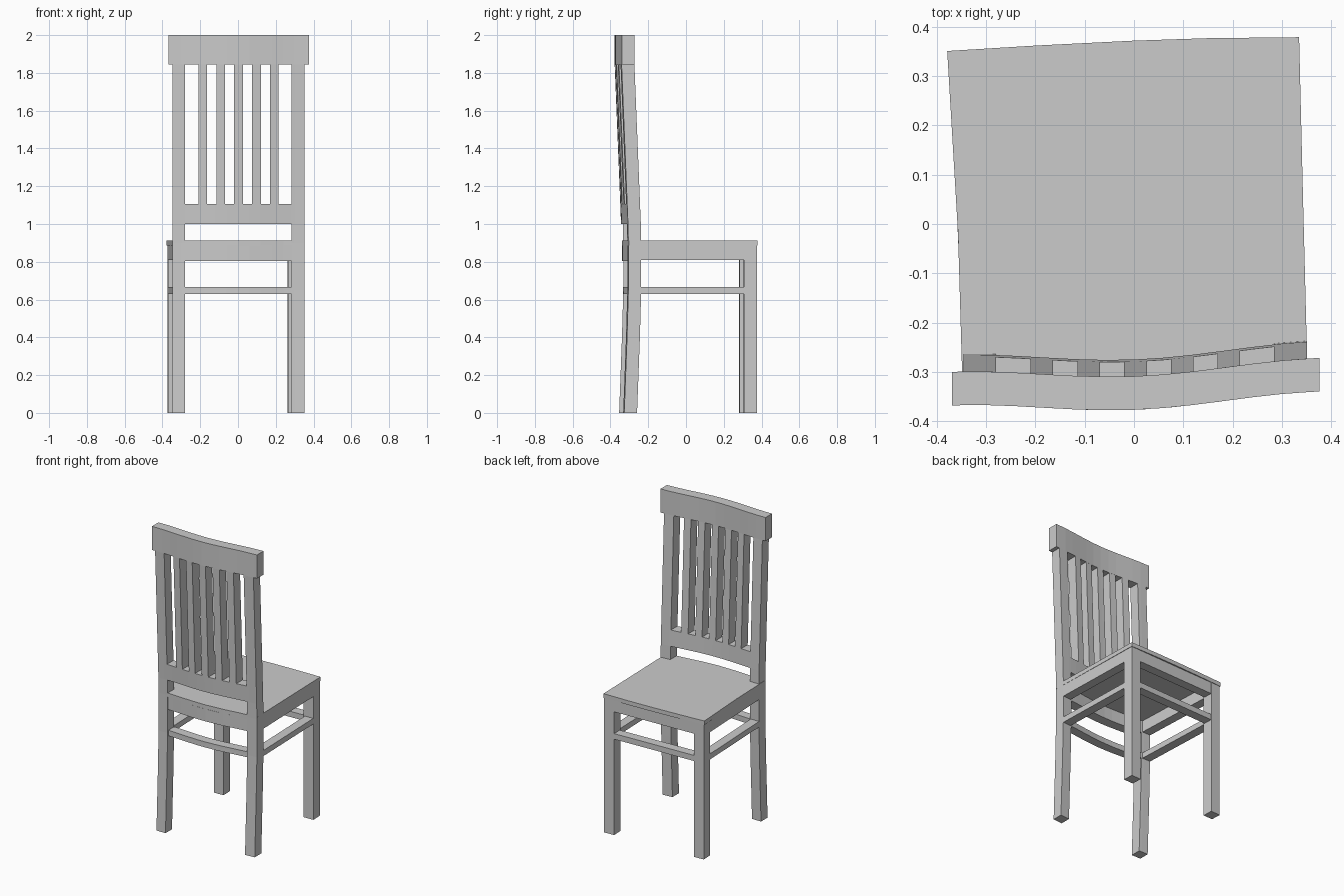
import bpy, bmesh, math
from mathutils import Vector

if "Cube" in bpy.data.objects:
    bpy.data.objects.remove(bpy.data.objects["Cube"])

# Side profile of the back: (z, y of the face toward the seat)
LEAN = [(0, -.272), (.4, -.257), (.65, -.25), (.9, -.25), (1.0, -.252), (1.845, -.286), (2, -.286)]
DEPTH = .068


def back_y(x, z):
    for (z0, y0), (z1, y1) in zip(LEAN, LEAN[1:]):
        if z <= z1 + 1e-5:
            lean = y0 + (y1 - y0) * (z - z0) / (z1 - z0)
            break
    else:
        lean = LEAN[-1][1]
    return lean + .0375 * x - .0115 * (1 + math.cos(math.pi * x / .375))


def finish(name, bm):
    bmesh.ops.recalc_face_normals(bm, faces=bm.faces)
    mesh = bpy.data.meshes.new(name)
    bm.to_mesh(mesh)
    bm.free()
    bpy.context.collection.objects.link(bpy.data.objects.new(name, mesh))


def panel(name, x0, x1, z0, z1, depth=DEPTH):
    """Box cut into strips, then bent to the curve and lean of the back."""
    bm = bmesh.new()
    bmesh.ops.create_cube(bm, size=1)
    for v in bm.verts:
        v.co = Vector((x0 + (v.co.x + .5) * (x1 - x0), (v.co.y - .5) * depth,
                       z0 + (v.co.z + .5) * (z1 - z0)))
    cuts = [((z, 'z')) for z, _ in LEAN if z0 + .01 < z < z1 - .01]
    cuts += [(i * .06, 'x') for i in range(-6, 7) if x0 + .01 < i * .06 < x1 - .01]
    for c, axis in cuts:
        n = Vector((1, 0, 0)) if axis == 'x' else Vector((0, 0, 1))
        bmesh.ops.bisect_plane(bm, geom=bm.verts[:] + bm.edges[:] + bm.faces[:],
                               plane_co=n * c, plane_no=n)
    for v in bm.verts:
        v.co.y += back_y(v.co.x, v.co.z)
    finish(name, bm)


def prism(name, pts, z0, z1):
    bm = bmesh.new()
    f = bm.faces.new([bm.verts.new((x, y, z0)) for x, y in pts])
    top = bmesh.ops.extrude_face_region(bm, geom=[f], use_keep_orig=True)
    for v in top['geom']:
        if isinstance(v, bmesh.types.BMVert):
            v.co.z = z1
    finish(name, bm)


def bar(name, p, q, inward, z0, z1):
    dx, dy = inward
    prism(name, [p, q, (q[0] + dx, q[1] + dy), (p[0] + dx, p[1] + dy)], z0, z1)


# Backrest: posts running to the floor, slats, rail and crest
panel("left_back_post", -.346, -.28, 0, 1.845)
panel("right_back_post", .284, .351, 0, 1.845)
for i, x in enumerate((-.187, -.092, .003, .098, .192)):
    panel(f"slat_{i + 1}", x - .023, x + .023, 1.105, 1.845)
panel("lower_back_rail", -.28, .284, 1.0, 1.105)
panel("crest_rail", -.369, .376, 1.845, 2.0)

# Apron and stretcher under the backrest
panel("curved_apron", -.28, .284, .805, .886, .066)
panel("curved_stretcher", -.28, .284, .63, .666, .06)

# Straight legs at the open side of the seat
prism("left_leg", [(-.374, .349), (-.306, .352), (-.304, .284), (-.371, .281)], 0, .886)
prism("right_leg", [(.262, .373), (.332, .376), (.334, .306), (.264, .304)], 0, .886)

# Aprons and stretchers on the other three sides
for part, z0, z1 in (("apron", .81, .886), ("stretcher", .63, .667)):
    bar("left_" + part, (-.371, .30), (-.346, -.29), (.06, 0), z0, z1)
    bar("right_" + part, (.333, .32), (.35, -.26), (-.06, 0), z0, z1)
    bar("straight_" + part, (-.33, .35), (.29, .374), (0, -.06), z0, z1)

# Seat board, with one edge following the bent backrest
edge = [(x, back_y(x, .9) - DEPTH + .002) for x in (-.348, -.24, -.12, 0, .12, .24, .352)]
seat = edge + [(.343, .05), (.335, .379), (.15, .377), (0, .372), (-.2, .362), (-.379, .351), (-.357, -.02)]
prism("seat", seat, .886, .913)
